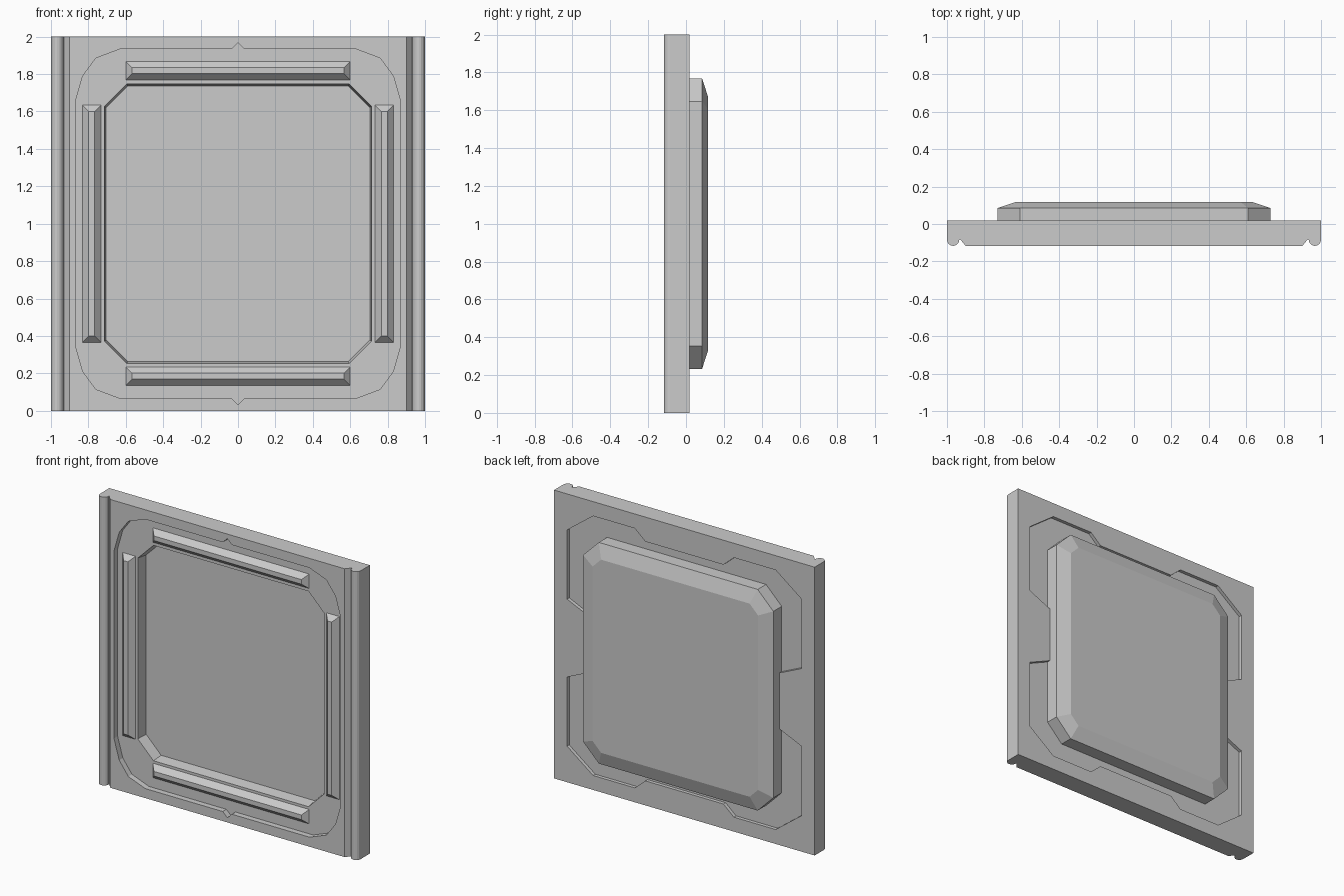
import bpy, bmesh, math

if "Cube" in bpy.data.objects:
    bpy.data.objects.remove(bpy.data.objects["Cube"])

FRONT, BACK = -0.117, 0.018      # slab faces
FLOOR, WELL = -0.077, 0.0        # front recess floor, inner panel floor
BACK_FLOOR = -0.006              # rear recess floor


def loft(name, loops):
    """Closed solid through matching loops of 3D points."""
    bm = bmesh.new()
    rings = [[bm.verts.new(p) for p in loop] for loop in loops]
    n = len(rings[0])
    for a, b in zip(rings, rings[1:]):
        for i in range(n):
            j = (i + 1) % n
            bm.faces.new((a[i], a[j], b[j], b[i]))
    bm.faces.new(rings[0])
    bm.faces.new(rings[-1])
    bmesh.ops.recalc_face_normals(bm, faces=bm.faces)
    me = bpy.data.meshes.new(name)
    bm.to_mesh(me)
    bm.free()
    ob = bpy.data.objects.new(name, me)
    bpy.context.collection.objects.link(ob)
    return ob


def outline(quarter, y, cx=0.0, cz=1.0):
    """Mirror a top-right quarter outline to all four corners."""
    q = list(quarter)
    half = q + [(x, -z) for x, z in reversed(q)]
    full = half + [(-x, z) for x, z in reversed(half)]
    pts = []
    for p in full:
        if not pts or math.dist(p, pts[-1]) > 1e-6:
            pts.append(p)
    if math.dist(pts[0], pts[-1]) < 1e-6:
        pts.pop()
    return [(cx + x, y, cz + z) for x, z in pts]


def octagon(hx, hz, c):
    return [(hx - c, hz), (hx, hz - c)]


def combine(ob, tool, operation):
    mod = ob.modifiers.new("cut", 'BOOLEAN')
    mod.object, mod.operation, mod.solver = tool, operation, 'EXACT'
    bpy.context.view_layer.objects.active = ob
    bpy.ops.object.modifier_apply(modifier=mod.name)
    bpy.data.objects.remove(tool)


# Slab: cross-section with edge beads and V grooves, extruded upward
r = 0.033
left = [(-1, BACK)]
for i in range(9):
    a = math.pi + math.pi * i / 8
    left.append((-1 + r + r * math.cos(a), FRONT + r + r * math.sin(a)))
left += [(-0.93, -0.081), (-0.90, FRONT)]
section = left + [(-x, y) for x, y in reversed(left)]
panel = loft("wall_panel", [[(x, y, z) for x, y in section] for z in (0, 2)])

# Rear recess with stepped-in middles
rear = [(0.30, 0.83), (0.38, 0.90), (0.70, 0.90), (0.90, 0.75), (0.90, 0.27), (0.72, 0.19)]
combine(panel, loft("rear_cutter", [outline(rear, BACK_FLOOR), outline(rear, 0.1)]), 'DIFFERENCE')

# Raised rear block with sloped rim
combine(panel, loft("rear_block", [
    outline(octagon(0.73, 0.767, 0.12), -0.03),
    outline(octagon(0.73, 0.767, 0.12), 0.085),
    outline(octagon(0.635, 0.67, 0.065), 0.117)]), 'UNION')

# Front recess with small pointed notches top and bottom
front = [(0, 0.968), (0.035, 0.934), (0.63, 0.934), (0.76, 0.885), (0.83, 0.79), (0.87, 0.65)]
combine(panel, loft("front_cutter", [outline(front, -0.2), outline(front, FLOOR)]), 'DIFFERENCE')

# Deeper inner panel
combine(panel, loft("well_cutter", [
    outline(octagon(0.715, 0.747, 0.12), -0.2),
    outline(octagon(0.715, 0.747, 0.12), FLOOR),
    outline(octagon(0.705, 0.737, 0.115), WELL)]), 'DIFFERENCE')

# Bevelled bars around the inner panel
for name, cx, cz, hx, hz in (("top_bar", 0, 1.818, 0.6, 0.05), ("bottom_bar", 0, 0.185, 0.6, 0.05),
                             ("left_bar", -0.782, 1, 0.05, 0.635), ("right_bar", 0.782, 1, 0.05, 0.635)):
    loft(name, [outline([(hx, hz)], FLOOR, cx, cz),
                outline([(hx - 0.034, hz - 0.034)], FLOOR - 0.036, cx, cz)])
